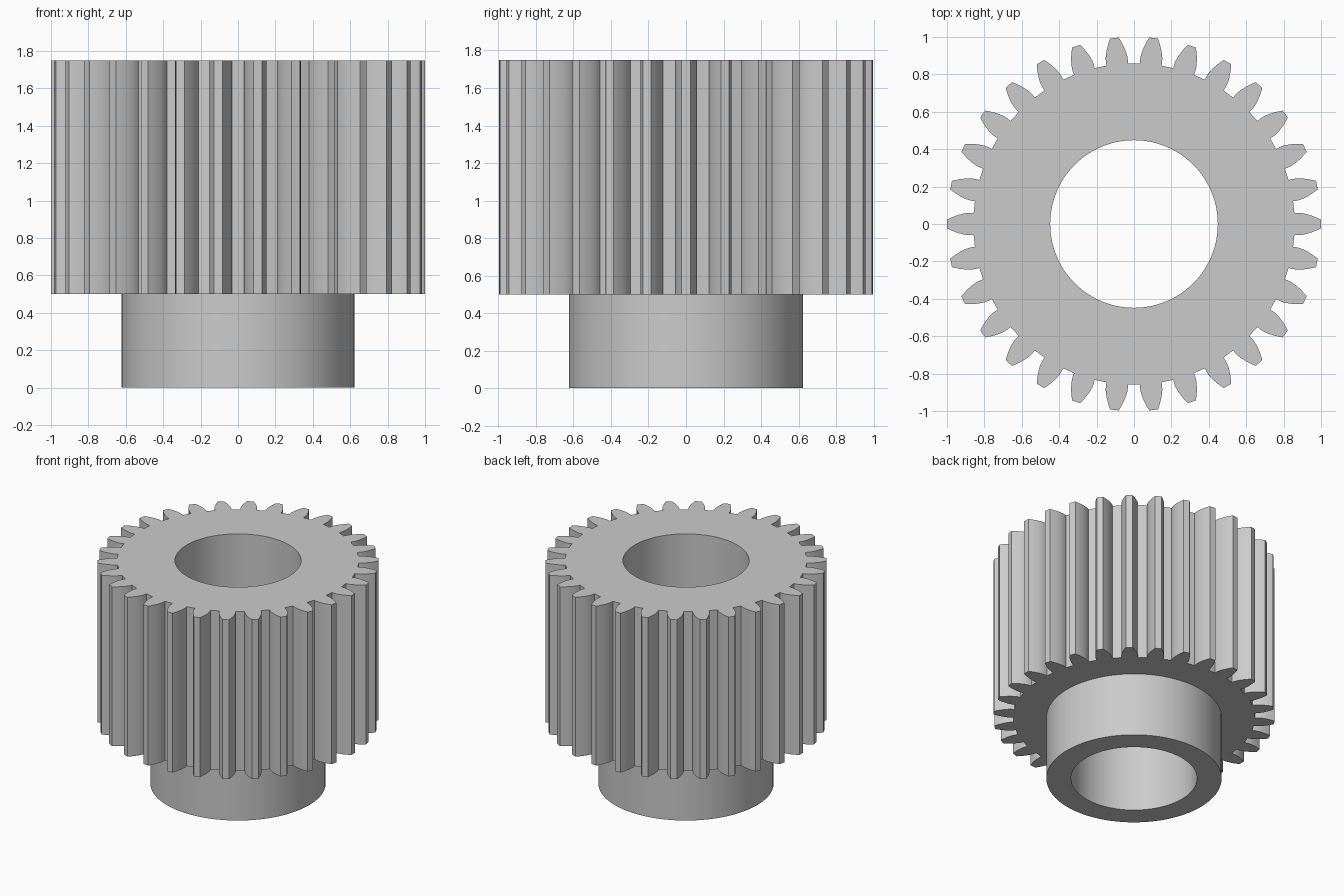
import bpy, bmesh, math

if "Cube" in bpy.data.objects:
    bpy.data.objects.remove(bpy.data.objects["Cube"])

TEETH = 30
MODULE = 0.0625
PITCH_R = MODULE * TEETH / 2
TIP_R = PITCH_R + MODULE
ROOT_R = PITCH_R - 1.25 * MODULE
PRESSURE = math.radians(20)
BASE_R = PITCH_R * math.cos(PRESSURE)
BORE_R, HUB_R = 0.448, 0.623
HUB_H, TOP_Z = 0.5, 1.75


def polar(r, a):
    return (r * math.cos(a), r * math.sin(a))


def circle(r, n=120):
    return [polar(r, 2 * math.pi * i / n) for i in range(n)]


def half_angle(r):
    """Half the angular thickness of an involute tooth at radius r."""
    a = math.acos(min(1, BASE_R / r))
    inv_pitch = math.tan(PRESSURE) - PRESSURE
    return math.pi / (2 * TEETH) + inv_pitch - (math.tan(a) - a)


def gear_outline(steps=6):
    # radial foot below the base circle, then the involute up to the tip
    flank = [(ROOT_R, half_angle(BASE_R))]
    for i in range(steps + 1):
        r = BASE_R + (TIP_R - BASE_R) * i / steps
        flank.append((r, half_angle(r)))
    pts = []
    for t in range(TEETH):
        c = 2 * math.pi * t / TEETH
        pts += [polar(r, c - h) for r, h in flank]
        pts += [polar(r, c + h) for r, h in reversed(flank)]
    return pts


bm = bmesh.new()


def ring(pts, z):
    verts = [bm.verts.new((x, y, z)) for x, y in pts]
    for i, v in enumerate(verts):
        bm.edges.new((verts[i - 1], v))
    return verts


def wall(lower, upper):
    for i in range(len(lower)):
        bm.faces.new((lower[i - 1], lower[i], upper[i], upper[i - 1]))


def cap(outer, inner, up):
    edges = [bm.edges.get((r[i - 1], r[i])) for r in (outer, inner) for i in range(len(r))]
    bmesh.ops.triangle_fill(bm, edges=edges, use_beauty=True, normal=(0, 0, up))


# Rings of the toothed body, hub collar and through bore
teeth, hub, bore = gear_outline(), circle(HUB_R), circle(BORE_R)
teeth_low, teeth_top = ring(teeth, HUB_H), ring(teeth, TOP_Z)
hub_low, hub_top = ring(hub, 0), ring(hub, HUB_H)
bore_low, bore_top = ring(bore, 0), ring(bore, TOP_Z)

# Side walls
wall(teeth_low, teeth_top)
wall(hub_low, hub_top)
wall(bore_top, bore_low)

# Flat end faces
cap(teeth_top, bore_top, 1)
cap(teeth_low, hub_top, -1)
cap(hub_low, bore_low, -1)
bmesh.ops.recalc_face_normals(bm, faces=bm.faces[:])

mesh = bpy.data.meshes.new("spur_gear")
bm.to_mesh(mesh)
bm.free()
gear = bpy.data.objects.new("spur_gear", mesh)
bpy.context.collection.objects.link(gear)

# Plain metal colour
grey = bpy.data.materials.new("plain_grey")
grey.diffuse_color = (0.6, 0.6, 0.6, 1)
grey.use_nodes = True
grey.node_tree.nodes["Principled BSDF"].inputs["Base Color"].default_value = grey.diffuse_color
mesh.materials.append(grey)

bpy.context.view_layer.objects.active = gear
gear.select_set(True)
bpy.ops.object.shade_smooth_by_angle(angle=math.radians(25))
